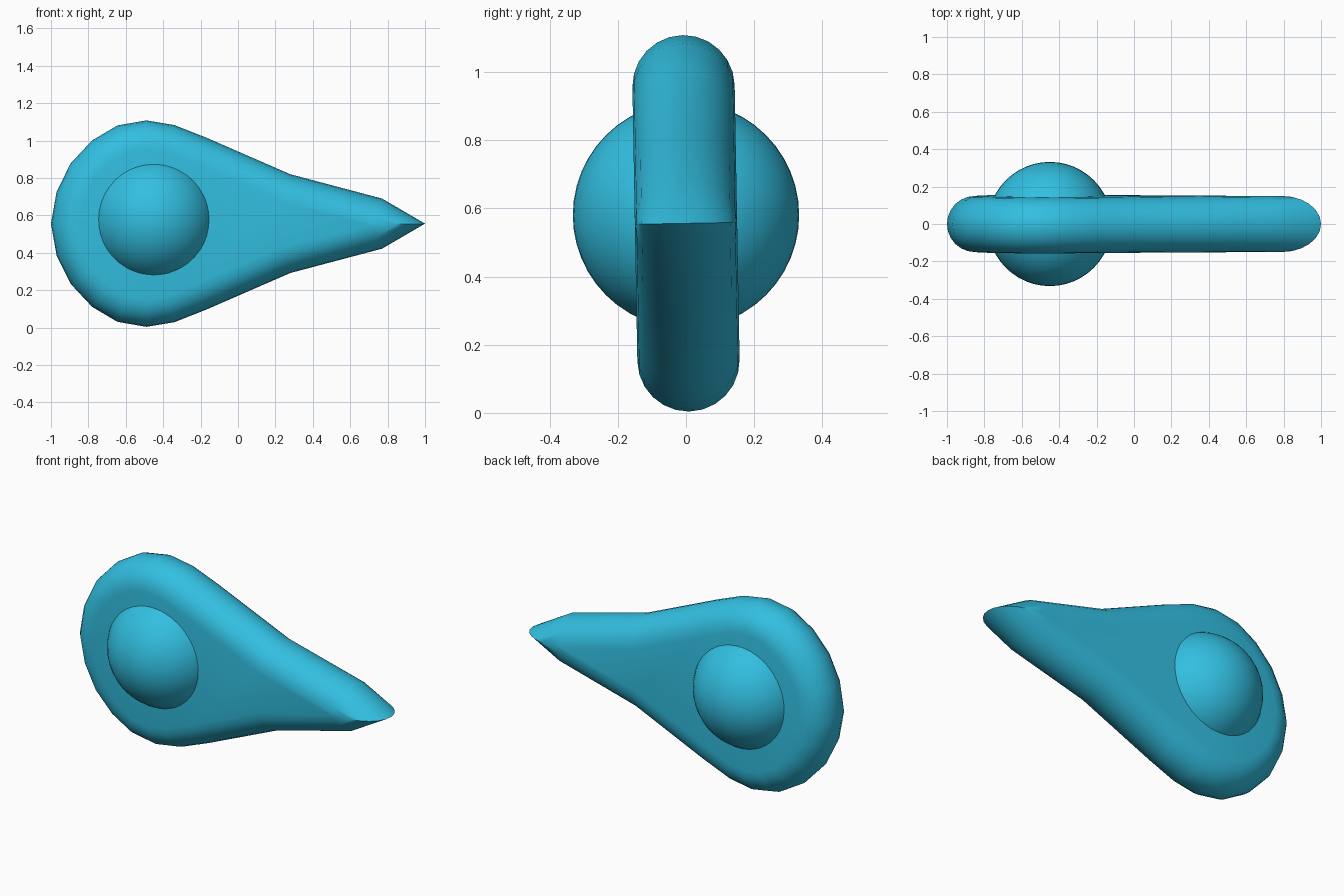
import bpy, bmesh, math
from mathutils import Vector

if "Cube" in bpy.data.objects:
    bpy.data.objects.remove(bpy.data.objects["Cube"])

MID = 0.556      # height of the symmetry line
R = 0.15         # half thickness and rim radius
STEPS = 12       # segments around the half-round rim

blue = bpy.data.materials.new("sky blue")
blue.diffuse_color = (0.032, 0.52, 0.75, 1)
blue.use_nodes = True
blue.node_tree.nodes["Principled BSDF"].inputs["Base Color"].default_value = blue.diffuse_color


def finish(obj, name):
    obj.name = name
    obj.data.materials.clear()
    obj.data.materials.append(blue)
    bpy.ops.object.select_all(action='DESELECT')
    obj.select_set(True)
    bpy.context.view_layer.objects.active = obj
    bpy.ops.object.shade_smooth_by_angle(angle=math.radians(40))


# Teardrop outline: upper half (x, height above the middle), then mirrored
upper = [(-1.0, 0), (-0.97, 0.17), (-0.895, 0.322), (-0.78, 0.445),
         (-0.645, 0.525), (-0.49, 0.552), (-0.34, 0.527), (-0.17, 0.46),
         (0.28, 0.264), (0.77, 0.134), (1.0, 0)]
outer = [Vector(p) for p in upper]

# Inset outline: each point moved inward along its averaged normal
inner = []
for i, p in enumerate(outer):
    if i == 0:
        inner.append(Vector((p.x + R, 0)))
    elif i == len(outer) - 1:
        inner.append(Vector((p.x - 0.21, 0)))
    else:
        t = (p - outer[i - 1]).normalized() + (outer[i + 1] - p).normalized()
        n = Vector((-t.y, t.x)).normalized()
        q = p - n * R
        inner.append(Vector((q.x, max(q.y, 0.006))))


def mirrored(pts):
    return pts + [Vector((p.x, -p.y)) for p in pts[-2:0:-1]]


outer, inner = mirrored(outer), mirrored(inner)

# Body: half-round rim swept between the two flat sides
bm = bmesh.new()
rings = []
for k in range(STEPS + 1):
    a = math.pi * (k / STEPS - 0.5)
    ring = []
    for o, q in zip(outer, inner):
        p = q + (o - q) * math.cos(a)
        ring.append(bm.verts.new((p.x, R * math.sin(a), p.y)))
    rings.append(ring)
count = len(outer)
for r0, r1 in zip(rings, rings[1:]):
    for i in range(count):
        j = (i + 1) % count
        bm.faces.new((r0[i], r0[j], r1[j], r1[i]))
caps = [bm.faces.new(rings[0]), bm.faces.new(rings[-1])]
bmesh.ops.recalc_face_normals(bm, faces=bm.faces[:])
bmesh.ops.triangulate(bm, faces=caps)
mesh = bpy.data.meshes.new("teardrop_body")
bm.to_mesh(mesh)
bm.free()
body = bpy.data.objects.new("teardrop_body", mesh)
bpy.context.collection.objects.link(body)
body.location = (0, 0, MID)
body.rotation_euler = (0.018, 0, 0)   # very slight lean
finish(body, "teardrop_body")

# Ball set through the wide end
bpy.ops.mesh.primitive_uv_sphere_add(segments=48, ring_count=24, radius=0.332,
                                     location=(-0.45, 0, 0.58))
finish(bpy.context.object, "center_ball")
